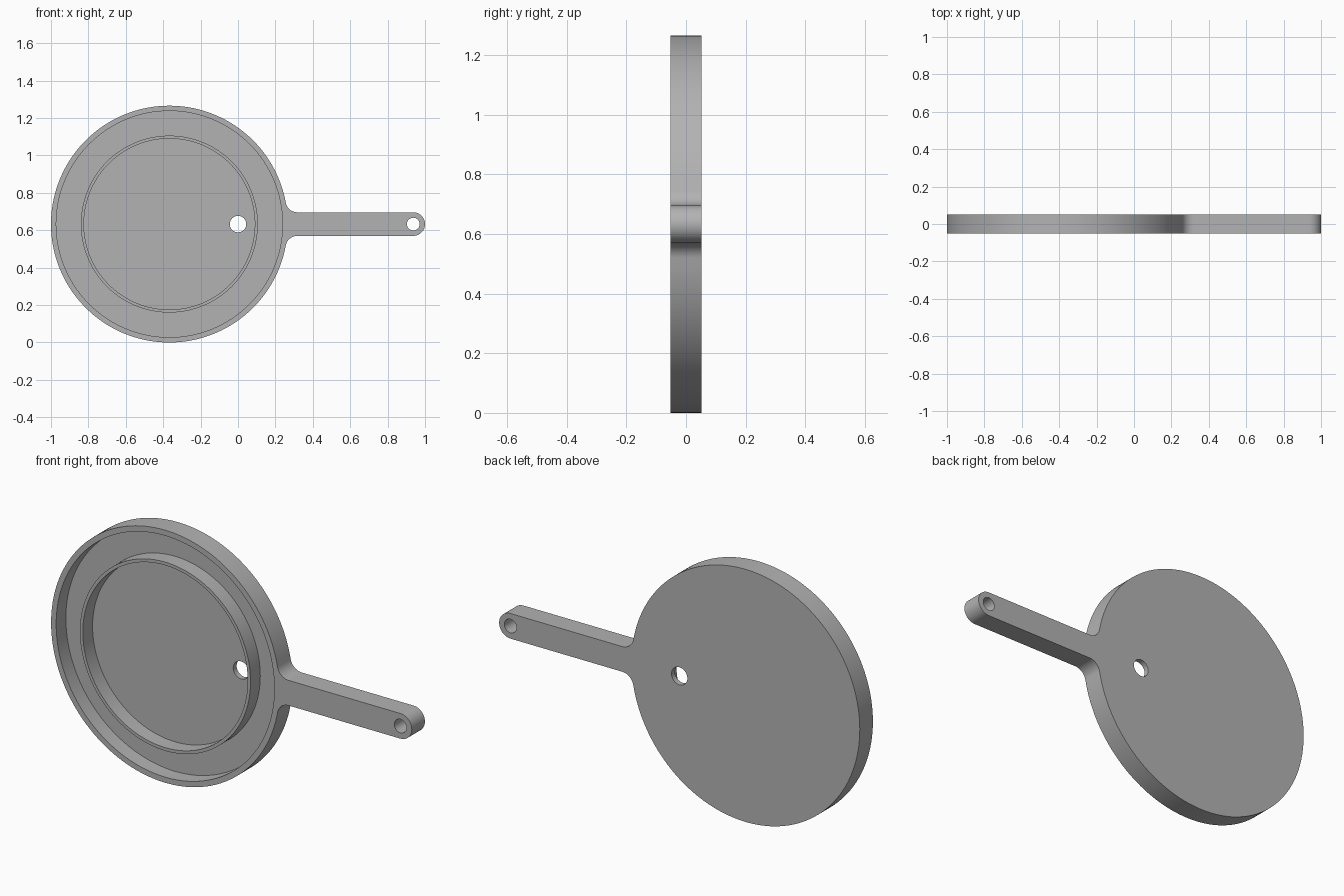
import bpy
import bmesh
from math import atan2, cos, sin, pi, sqrt

cube = bpy.data.objects.get("Cube")
if cube:
    bpy.data.objects.remove(cube, do_unlink=True)

HALF = 0.052                    # half thickness
FLOOR = 0.025                   # y of the recessed floor
CX, CZ, R = -0.367, 0.633, 0.633
GRIP = 0.063                    # half width of the handle
FILLET = 0.063
TIP_X = 1 - GRIP

grey = bpy.data.materials.new("plain grey")
grey.use_nodes = True
COLOUR = (0.45, 0.45, 0.45, 1)
grey.diffuse_color = COLOUR
grey.node_tree.nodes["Principled BSDF"].inputs["Base Color"].default_value = COLOUR


def arc(x, z, r, start, end, steps):
    """Points on an arc in the xz plane."""
    angles = [start + (end - start) * i / steps for i in range(steps + 1)]
    return [(x + r * cos(a), z + r * sin(a)) for a in angles]


def make_object(name, bm):
    bmesh.ops.recalc_face_normals(bm, faces=bm.faces)
    mesh = bpy.data.meshes.new(name)
    bm.to_mesh(mesh)
    bm.free()
    mesh.materials.append(grey)
    obj = bpy.data.objects.new(name, mesh)
    bpy.context.collection.objects.link(obj)
    return obj


def prism(name, outline, y0, y1):
    """Extrude an xz outline along y."""
    bm = bmesh.new()
    face = bm.faces.new([bm.verts.new((x, y0, z)) for x, z in outline])
    out = bmesh.ops.extrude_face_region(bm, geom=[face])
    moved = [v for v in out["geom"] if isinstance(v, bmesh.types.BMVert)]
    bmesh.ops.translate(bm, verts=moved, vec=(0, y1 - y0, 0))
    return make_object(name, bm)


def round_cutter(name, x, r, y0, y1, steps=128):
    return prism(name, arc(x, CZ, r, 0, 2 * pi, steps)[:-1], y0, y1)


def ring_cutter(name, x, r_in, r_out, y0, y1, steps=128):
    """Square-sectioned ring around the y axis."""
    bm = bmesh.new()
    section = [(r_in, y0), (r_out, y0), (r_out, y1), (r_in, y1)]
    loops = []
    for i in range(steps):
        a = 2 * pi * i / steps
        loops.append([bm.verts.new((x + r * cos(a), y, CZ + r * sin(a))) for r, y in section])
    for i in range(steps):
        a, b = loops[i], loops[(i + 1) % steps]
        for j in range(4):
            k = (j + 1) % 4
            bm.faces.new((a[j], a[k], b[k], b[j]))
    return make_object(name, bm)


# Outline: disc, filleted neck and round-ended handle
fillet_z = GRIP + FILLET
fillet_dx = sqrt((R + FILLET) ** 2 - fillet_z ** 2)
touch = atan2(fillet_z, fillet_dx)
outline = arc(CX, CZ, R, touch, 2 * pi - touch, 140)
outline += arc(CX + fillet_dx, CZ - fillet_z, FILLET, pi - touch, pi / 2, 12)[1:]
outline += arc(TIP_X, CZ, GRIP, -pi / 2, pi / 2, 28)
outline += arc(CX + fillet_dx, CZ + fillet_z, FILLET, -pi / 2, touch - pi, 12)[:-1]
body = prism("disc_with_handle", outline, -HALF, HALF)

# Recesses on the front leave a rim and a thin raised ring; two holes go through
cutters = [
    ring_cutter("outer_channel", CX, 0.473, 0.605, -0.2, FLOOR),
    round_cutter("inner_recess", CX, 0.457, -0.2, FLOOR),
    round_cutter("disc_hole", 0, 0.044, -0.3, 0.3, 48),
    round_cutter("hanging_hole", TIP_X, 0.034, -0.3, 0.3, 48),
]
for cutter in cutters:
    cutter.hide_render = True
    mod = body.modifiers.new(cutter.name, "BOOLEAN")
    mod.operation = "DIFFERENCE"
    mod.solver = "EXACT"
    mod.object = cutter

# Apply the cuts and drop the cutters
bpy.context.view_layer.update()
depsgraph = bpy.context.evaluated_depsgraph_get()
cut_mesh = bpy.data.meshes.new_from_object(body.evaluated_get(depsgraph))
body.modifiers.clear()
body.data = cut_mesh
for cutter in cutters:
    bpy.data.objects.remove(cutter, do_unlink=True)

# Smooth round walls, sharp rims
bpy.ops.object.select_all(action="DESELECT")
body.select_set(True)
bpy.context.view_layer.objects.active = body
bpy.ops.object.shade_smooth_by_angle(angle=pi / 6)
